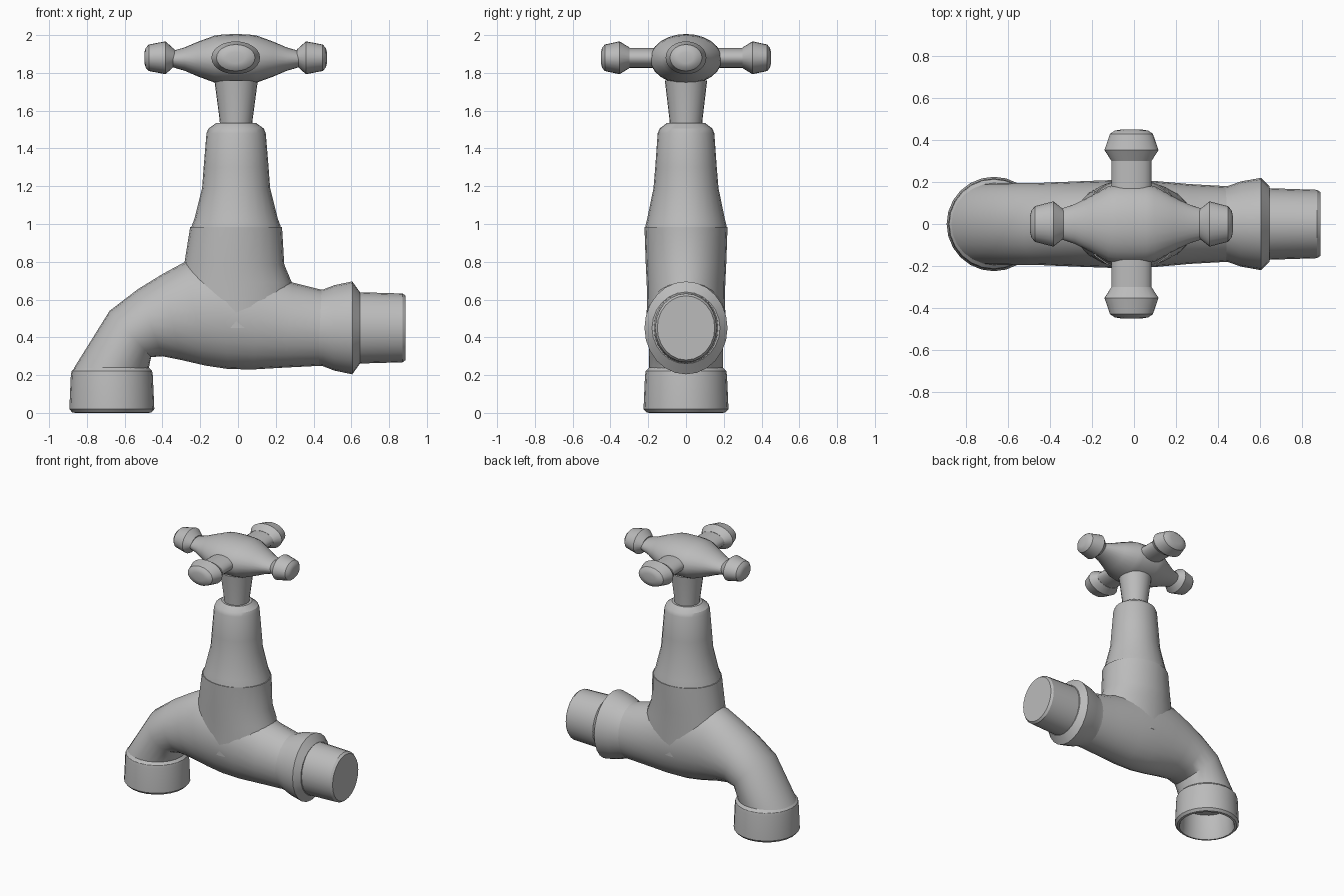
import bpy, bmesh, math
from mathutils import Vector

cube = bpy.data.objects.get("Cube")
if cube:
    bpy.data.objects.remove(cube, do_unlink=True)

metal = bpy.data.materials.new("satin grey metal")
metal.use_nodes = True
metal.diffuse_color = (0.5, 0.5, 0.5, 1)
metal.node_tree.nodes["Principled BSDF"].inputs["Base Color"].default_value = (0.5, 0.5, 0.5, 1)

X, Y, Z = Vector((1, 0, 0)), Vector((0, 1, 0)), Vector((0, 0, 1))


def loft(name, rings, sides=24, angle=32):
    """Skin a tube through elliptical rings given as (centre, half axis, half axis)."""
    bm = bmesh.new()
    loops = []
    for c, a, b in rings:
        turns = [2 * math.pi * i / sides for i in range(sides)]
        loops.append([bm.verts.new(c + a * math.cos(t) + b * math.sin(t)) for t in turns])
    for low, high in zip(loops, loops[1:]):
        for i in range(sides):
            j = (i + 1) % sides
            bm.faces.new((low[i], low[j], high[j], high[i]))
    bm.faces.new(loops[0])
    bm.faces.new(loops[-1])
    bmesh.ops.recalc_face_normals(bm, faces=bm.faces)
    mesh = bpy.data.meshes.new(name)
    bm.to_mesh(mesh)
    bm.free()
    mesh.materials.append(metal)
    obj = bpy.data.objects.new(name, mesh)
    bpy.context.collection.objects.link(obj)
    bpy.ops.object.select_all(action='DESELECT')
    obj.select_set(True)
    bpy.context.view_layer.objects.active = obj
    bpy.ops.object.shade_smooth_by_angle(angle=math.radians(angle))
    return obj


def along(name, axis, origin, u, v, profile, **kw):
    """Loft along a straight axis; profile rows are (distance, u radius, v radius)."""
    return loft(name, [(origin + axis * d, u * p, v * q) for d, p, q in profile], **kw)


# Curved body: each row is top x, top z, bottom x, bottom z, half width
body = [(0.45, 0.65, 0.45, 0.25, 0.18), (0.29, 0.69, 0.25, 0.24, 0.19),
        (0.12, 0.76, 0.08, 0.23, 0.205), (-0.12, 0.81, -0.05, 0.232, 0.21),
        (-0.28, 0.80, -0.17, 0.25, 0.205), (-0.40, 0.735, -0.30, 0.28, 0.2),
        (-0.53, 0.655, -0.40, 0.30, 0.195), (-0.68, 0.54, -0.46, 0.295, 0.195),
        (-0.87, 0.235, -0.475, 0.225, 0.195)]
rings = []
for tx, tz, bx, bz, w in body:
    top, bottom = Vector((tx, 0, tz)), Vector((bx, 0, bz))
    rings.append(((top + bottom) / 2, (top - bottom) / 2, Y * w))
loft("tap_body", rings, angle=40)

# Neck flaring down into the body
loft("neck", [(Vector((x, 0, z)), X * a, Y * b) for x, z, a, b in
              [(-0.01, 0.45, 0.33, 0.205), (-0.01, 0.69, 0.295, 0.208),
               (-0.02, 0.785, 0.265, 0.213), (-0.01, 0.985, 0.243, 0.22)]])

# Bonnet and valve stem
bonnet = [(0.97, 0.24, 0.218), (0.99, 0.235, 0.215), (1.03, 0.22, 0.205), (1.19, 0.18, 0.172),
          (1.3, 0.172, 0.163), (1.48, 0.157, 0.15), (1.505, 0.147, 0.14), (1.535, 0.105, 0.1)]
along("bonnet", Z, X * -0.01, X, Y, bonnet)
along("stem", Z, X * -0.01, X, Y, [(1.5, 0.085, 0.085), (1.55, 0.087, 0.087), (1.76, 0.115, 0.112)])

# Handle hub tapering out to its two long arms
pivot = Vector((-0.012, 0, 1.873))
half = [(0.07, 0.188, 0.13), (0.11, 0.18, 0.125), (0.2, 0.13, 0.092),
        (0.27, 0.095, 0.062), (0.345, 0.07, 0.04)]
hub = [(-d, p, q) for d, p, q in reversed(half)] + [(0, 0.19, 0.133)] + half
along("handle_hub", X, pivot, Y, Z, hub)

# Four flared knobs, with short arms for the front and back pair
grip = pivot + Z * 0.007
long_knob = [(0.325, 0.07, 0.045), (0.372, 0.108, 0.087), (0.46, 0.085, 0.07),
             (0.477, 0.065, 0.052), (0.483, 0.04, 0.03)]
short_knob = [(0.3, 0.095, 0.055), (0.352, 0.129, 0.087), (0.43, 0.102, 0.07),
              (0.445, 0.08, 0.052), (0.45, 0.05, 0.03)]
for side, label in ((1, "left"), (-1, "right")):
    along(label + "_knob", X * side, grip, Y, Z, long_knob)
for side, label in ((1, "back"), (-1, "front")):
    along(label + "_arm", Y * side, grip, X, Z, [(0.1, 0.095, 0.053), (0.32, 0.095, 0.053)])
    along(label + "_knob", Y * side, grip, X, Z, short_knob)

# Outlet collar, open underneath
outlet = [(0.24, 0.195), (0.222, 0.213), (0.2, 0.217), (0.02, 0.225), (0.003, 0.21),
          (0.0, 0.195), (0.02, 0.187), (0.19, 0.18)]
along("outlet_collar", Z, X * -0.668, X, Y, [(z, r, r) for z, r in outlet])

# Inlet collar and pipe
inlet = Z * 0.45
along("inlet_collar", X, inlet, Y, Z,
      [(0.42, 0.18, 0.2), (0.45, 0.182, 0.203), (0.51, 0.203, 0.226),
       (0.605, 0.22, 0.246), (0.645, 0.18, 0.19)])
along("inlet_pipe", X, inlet, Y, Z,
      [(0.6, 0.172, 0.19), (0.872, 0.163, 0.182), (0.888, 0.152, 0.17)])
